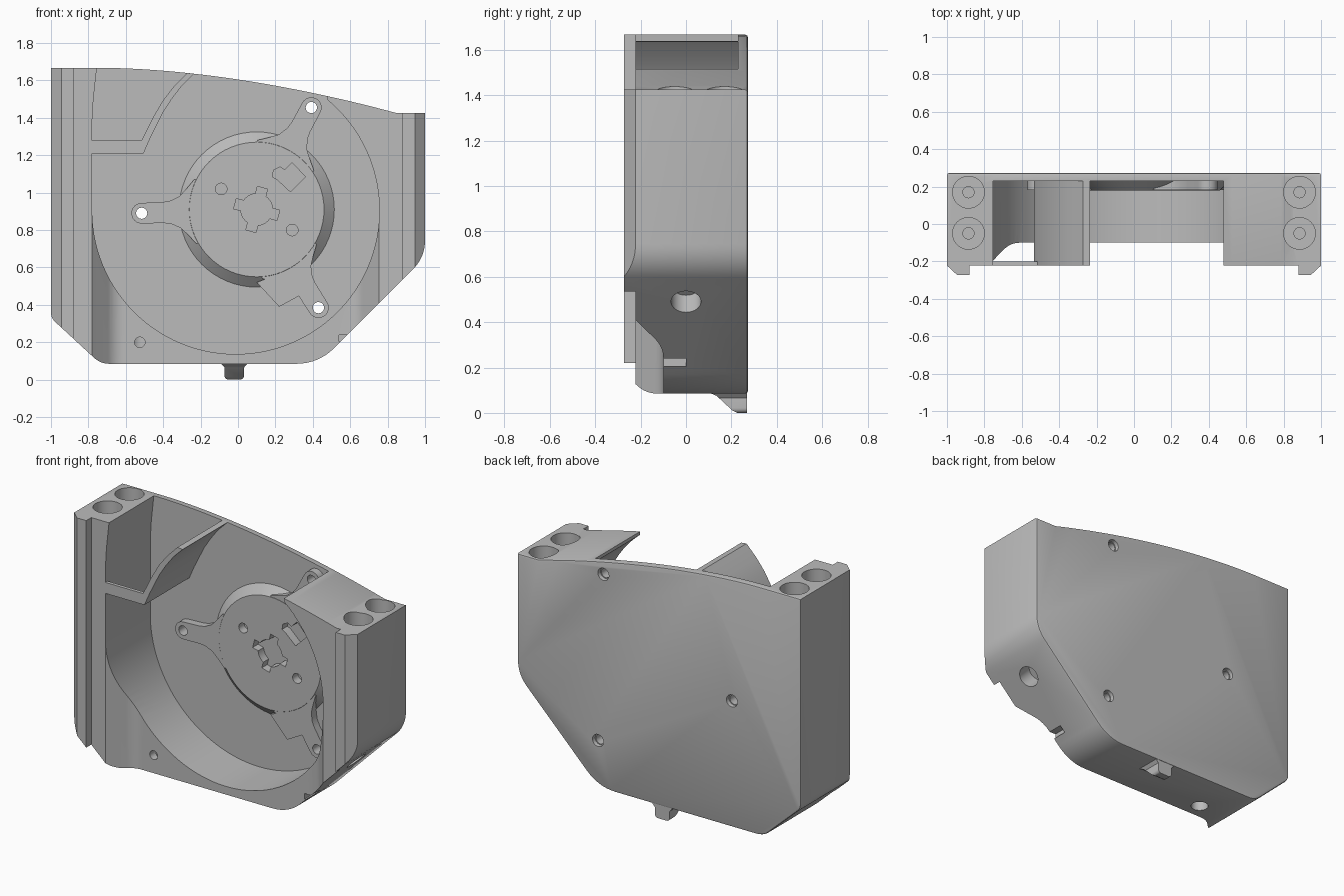
import bpy, bmesh, math
from mathutils import Vector, Matrix

if "Cube" in bpy.data.objects:
    bpy.data.objects.remove(bpy.data.objects["Cube"])

grey = bpy.data.materials.new("plain_grey")
grey.use_nodes = True
grey.diffuse_color = (0.5, 0.5, 0.5, 1)
grey.node_tree.nodes["Principled BSDF"].inputs["Base Color"].default_value = (0.5, 0.5, 0.5, 1)


def finish(name, bm):
    bmesh.ops.recalc_face_normals(bm, faces=bm.faces)
    mesh = bpy.data.meshes.new(name)
    bm.to_mesh(mesh)
    bm.free()
    mesh.materials.append(grey)
    ob = bpy.data.objects.new(name, mesh)
    bpy.context.collection.objects.link(ob)
    return ob


def prism(name, pts, lo, hi, axis="y", bevel=0):
    """Extrude a flat profile along y (xz points), z (xy points) or x (yz points)."""
    place = {"y": lambda u, v, w: (u, w, v),
             "z": lambda u, v, w: (u, v, w),
             "x": lambda u, v, w: (w, u, v)}[axis]
    bm = bmesh.new()
    a = [bm.verts.new(place(u, v, lo)) for u, v in pts]
    b = [bm.verts.new(place(u, v, hi)) for u, v in pts]
    bm.faces.new(a)
    far = bm.faces.new(b)
    for i in range(len(a)):
        j = (i + 1) % len(a)
        bm.faces.new((a[i], a[j], b[j], b[i]))
    bmesh.ops.recalc_face_normals(bm, faces=bm.faces)
    if bevel:
        bmesh.ops.bevel(bm, geom=list(far.edges), offset=bevel, segments=2,
                        profile=0.5, affect="EDGES")
    return finish(name, bm)


def rod(name, start, end, r1, r2=None, sides=32):
    start, end = Vector(start), Vector(end)
    d = end - start
    m = Matrix.Translation((start + end) / 2) @ d.to_track_quat("Z", "Y").to_matrix().to_4x4()
    bm = bmesh.new()
    bmesh.ops.create_cone(bm, cap_ends=True, segments=sides, radius1=r1,
                          radius2=r1 if r2 is None else r2, depth=d.length, matrix=m)
    return finish(name, bm)


def box(name, x, y, z):
    return prism(name, [(x[0], z[0]), (x[1], z[0]), (x[1], z[1]), (x[0], z[1])], *y)


def combine(target, tool, operation="DIFFERENCE", keep=False):
    mod = target.modifiers.new("cut", "BOOLEAN")
    mod.operation, mod.solver, mod.object = operation, "EXACT", tool
    with bpy.context.temp_override(object=target, active_object=target):
        bpy.ops.object.modifier_apply(modifier=mod.name)
    if not keep:
        bpy.data.objects.remove(tool)


def arc(cx, cy, r, a0, a1, n):
    return [(cx + r * math.cos(math.radians(a0 + (a1 - a0) * i / n)),
             cy + r * math.sin(math.radians(a0 + (a1 - a0) * i / n))) for i in range(n + 1)]


def fillet(prev, corner, nxt, t, n=8):
    """Points that round a corner, starting at distance t from it."""
    c = Vector(corner)
    a = c + (Vector(prev) - c).normalized() * t
    b = c + (Vector(nxt) - c).normalized() * t
    return [tuple(a * (1 - s) ** 2 + c * 2 * s * (1 - s) + b * s * s)
            for s in (i / n for i in range(n + 1))]


# Housing: outline with sloped lower corners and a falling curved top
corners = [(-1, 1.667), (-1, 0.33), (-0.735, 0.085), (0.43, 0.085), (1, 0.655), (1, 1.425)]
outline = [corners[0]]
for i, t in zip(range(1, 5), (0.03, 0.05, 0.12, 0.09)):
    outline += fillet(corners[i - 1], corners[i], corners[i + 1], t)
outline.append(corners[5])
for i in range(25):
    t = 1 - i / 24
    outline.append((-0.72 + 1.57 * t, 1.667 - 0.242 * t ** 1.75))
housing = prism("housing", outline, -0.3, 0.273, bevel=0.012)

# Cross-section with a front rail on each side
half = [(0.88, -0.222), (0.88, -0.273), (0.945, -0.273), (1.1, -0.13), (1.1, 0.4)]
section = half + [(-x, y) for x, y in reversed(half)]
combine(housing, prism("section", section, -0.2, 1.9, "z"), "INTERSECT")

# Lower front is set back, with slanted and filleted sides
left, right = (-0.78, -0.222), (0.755, -0.222)
cl, cr = (-0.66, -0.1), (0.635, -0.1)
setback = [(-0.78, -0.4), left] + fillet(left, cl, cr, 0.05) + fillet(cl, cr, right, 0.05)
setback += [right, (0.755, -0.4)]
combine(housing, prism("setback", setback, -0.2, 0.9, "z"))

# Round chamber, open at the front and top
chamber = arc(-0.012, 0.905, 0.768, 50.2, -180, 72)
chamber += [(-0.78, 1.38), (-0.773, 1.5), (-0.755, 1.667), (-0.75, 1.9), (0.48, 1.9)]
combine(housing, prism("chamber", chamber, -0.5, 0.23))

# Screw sockets in the top of both side blocks
for x, top in ((-0.885, 1.667), (0.885, 1.425)):
    for y in (0.17, -0.05):
        combine(housing, rod("socket", (x, y, top - 0.2), (x, y, top + 0.2), 0.085))
        combine(housing, rod("pilot", (x, y, top - 0.4), (x, y, top - 0.1), 0.03))

# Holes in the slope, the base and the lower front, and a slot in the slope
combine(housing, rod("slope_hole", (0.76, 0, 0.565), (0.95, 0, 0.375), 0.066))
combine(housing, rod("base_hole", (-0.52, 0, -0.1), (-0.52, 0, 0.25), 0.052))
combine(housing, rod("front_hole", (-0.525, -0.3, 0.2), (-0.525, 0.0, 0.2), 0.028))
combine(housing, box("slot", (0.54, 0.7), (-0.3, 0.0), (0.205, 0.24)))

# Motor mount: tapered hub with three arms
hub = Vector((0.1, 0.91))
tips = [Vector((0.392, 1.455)), Vector((-0.515, 0.89)), Vector((0.43, 0.385))]
mount = rod("motor_mount", (hub.x, 0.25, hub.y), (hub.x, 0.18, hub.y), 0.437, 0.36, 64)
side = [(0.2, 0.17), (0.33, 0.17), (0.37, 0.125), (0.41, 0.085), (0.46, 0.062), (0.5, 0.056)]
for tip in tips:
    d = (tip - hub).normalized()
    n = Vector((-d.y, d.x))
    reach = (tip - hub).length
    local = side + arc(reach, 0, 0.055, 90, -90, 12) + [(u, -v) for u, v in reversed(side)]
    shape = [tuple(hub + d * u + n * v) for u, v in local]
    combine(mount, prism("arm", shape, 0.181, 0.249), "UNION")
lug = [(0.1, 0.52), (0.22, 0.39), (0.33, 0.45), (0.37, 0.42), (0.3, 0.6)]
combine(mount, prism("lug", lug, 0.182, 0.248), "UNION")

# Through holes at the arm tips, countersunk at the back
for tip in tips:
    hole = rod("tip_hole", (tip.x, 0.0, tip.y), (tip.x, 0.5, tip.y), 0.03, sides=24)
    combine(mount, hole, keep=True)
    combine(housing, hole)
    combine(housing, rod("sink", (tip.x, 0.25, tip.y), (tip.x, 0.3, tip.y), 0.036, 0.042, 24))


# Recesses in the hub: keyed centre, two round holes, angled pocket
def turned(cx, cz, w, h, degrees):
    c, s = math.cos(math.radians(degrees)), math.sin(math.radians(degrees))
    return [(cx + u * c - v * s, cz + u * s + v * c)
            for u, v in ((-w, -h), (w, -h), (w, h), (-w, h))]


def recess(shape):
    cutter = prism("recess", shape, 0.1, 0.235)
    combine(mount, cutter, keep=True)
    combine(housing, cutter)


recess(arc(hub.x, hub.y, 0.085, 0, 345, 23))
for angle in (-15, 75):
    recess(turned(hub.x, hub.y, 0.12, 0.028, angle))
for x, z in ((-0.09, 1.02), (0.29, 0.8)):
    recess(arc(x, z, 0.031, 0, 345, 23))
recess([(0.28, 1.005), (0.36, 1.085), (0.29, 1.16), (0.25, 1.12), (0.225, 1.137),
        (0.19, 1.12), (0.185, 1.085), (0.21, 1.07)])

# Curved duct fin and the thin bar that ties it to the left block
outer = [(-0.505, 1.21), (-0.47, 1.29), (-0.4, 1.43), (-0.355, 1.5), (-0.3, 1.572), (-0.235, 1.636)]
inner = [(-0.272, 1.64), (-0.345, 1.565), (-0.4, 1.495), (-0.45, 1.41), (-0.52, 1.27), (-0.535, 1.21)]
prism("duct_fin", outer + inner, -0.222, 0.24)
box("duct_bar", (-0.8, -0.515), (-0.222, -0.2), (1.21, 1.28))

# Bottom tab with a slanted front and rounded lower corners
tab = [(-0.09, 0.1), (-0.09, 0.085), (-0.072, 0.065)]
tab += arc(-0.05, 0.022, 0.022, 180, 270, 5) + arc(0.01, 0.022, 0.022, 270, 360, 5)
tab += [(0.032, 0.065), (0.05, 0.085), (0.05, 0.1)]
bottom_tab = prism("bottom_tab", tab, 0.0, 0.268)
slant = [(0.1, 0.2), (0.1, 0.09), (0.135, 0.075), (0.205, 0.01), (0.225, 0.0),
         (0.23, -0.1), (0.4, -0.1), (0.4, 0.2)]
combine(bottom_tab, prism("slant", slant, -0.3, 0.3, "x"), "INTERSECT")

# Smooth the curved walls and keep the edges crisp
for ob in bpy.context.collection.objects:
    if ob.type == "MESH":
        ob.select_set(True)
        bpy.context.view_layer.objects.active = ob
bpy.ops.object.shade_smooth_by_angle(angle=math.radians(30))
